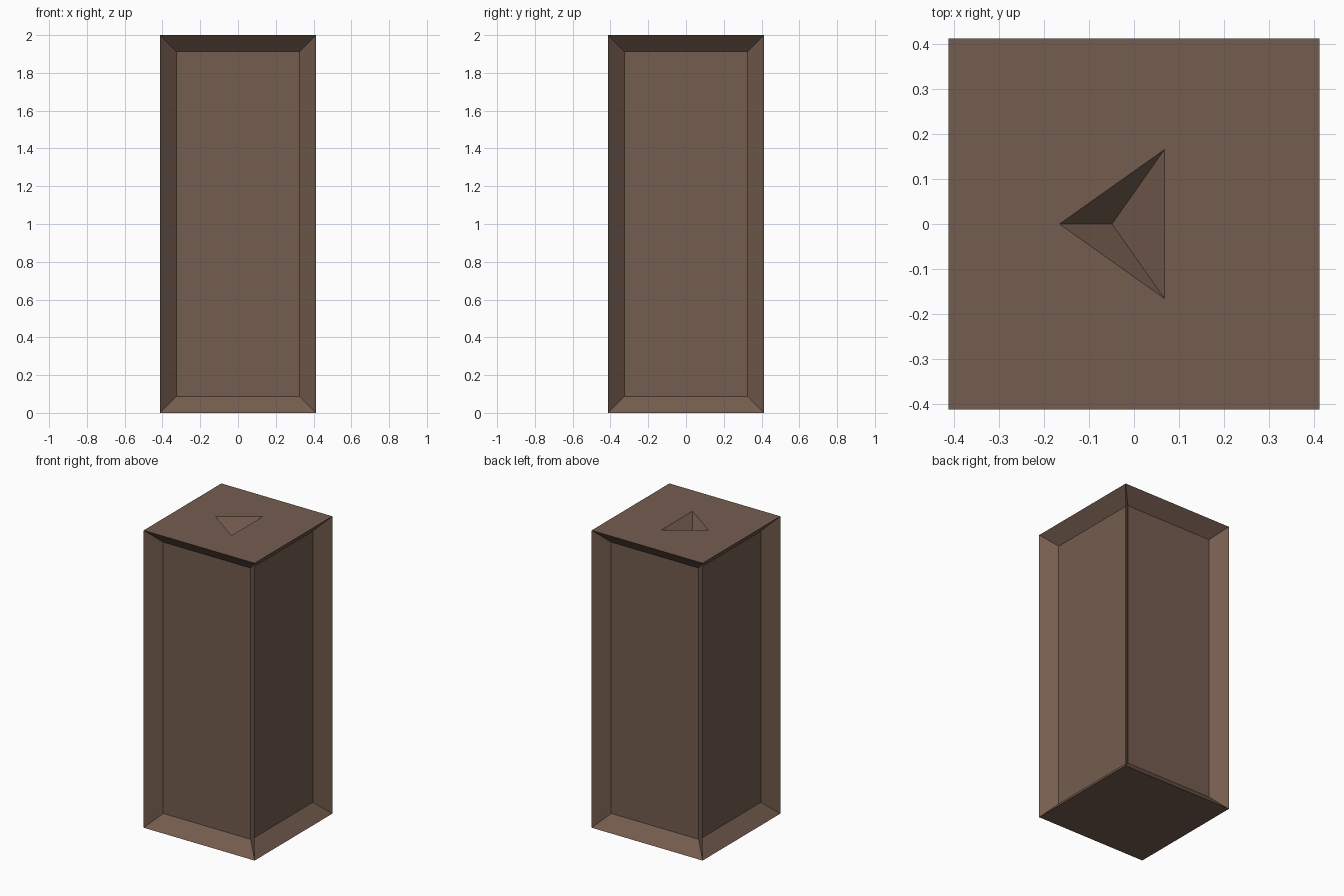
import bpy, bmesh
from mathutils import Vector

if "Cube" in bpy.data.objects:
    bpy.data.objects.remove(bpy.data.objects["Cube"])

HALF, HEIGHT = 0.413, 2.0        # pillar half width and height
BORDER, RECESS = 0.124, 0.083    # sloped panel frame width and panel depth
PIT = 0.117                      # depth of the notch in the top

brown = bpy.data.materials.new("brown")
brown.diffuse_color = (0.178, 0.109, 0.078, 1)
brown.use_nodes = True
brown.node_tree.nodes["Principled BSDF"].inputs["Base Color"].default_value = brown.diffuse_color


def add_object(name, bm):
    bmesh.ops.recalc_face_normals(bm, faces=bm.faces)
    mesh = bpy.data.meshes.new(name)
    bm.to_mesh(mesh)
    bm.free()
    mesh.materials.append(brown)
    obj = bpy.data.objects.new(name, mesh)
    bpy.context.collection.objects.link(obj)
    return obj


# Pillar: a tall box with a sunken panel on each of its four sides
bm = bmesh.new()
bmesh.ops.create_cube(bm, size=1)
bmesh.ops.scale(bm, vec=(2 * HALF, 2 * HALF, HEIGHT), verts=bm.verts)
bmesh.ops.translate(bm, vec=(0, 0, HEIGHT / 2), verts=bm.verts)
bm.normal_update()
sides = [f for f in bm.faces if abs(f.normal.z) < 0.5]
bmesh.ops.inset_individual(bm, faces=sides, thickness=BORDER, depth=-RECESS)
pillar = add_object("pillar", bm)

# Notch cutter: three edges fan out from the pit's lowest point past the top
bm = bmesh.new()
apex = Vector((-0.049, 0, HEIGHT - PIT))
rim = [(-0.117, 0, PIT), (0.117, 0.166, PIT), (0.117, -0.166, PIT)]
low = bm.verts.new(apex)
high = [bm.verts.new(apex + 1.5 * Vector(p)) for p in rim]
bm.faces.new(high)
for i in range(3):
    bm.faces.new((low, high[i], high[(i + 1) % 3]))
cutter = add_object("notch_cutter", bm)
cutter.hide_render = True

# Cut the notch, then discard the cutter
cut = pillar.modifiers.new("notch", 'BOOLEAN')
cut.operation = 'DIFFERENCE'
cut.solver = 'EXACT'
cut.object = cutter
bpy.context.view_layer.objects.active = pillar
pillar.select_set(True)
bpy.ops.object.modifier_apply(modifier=cut.name)
bpy.data.objects.remove(cutter)
